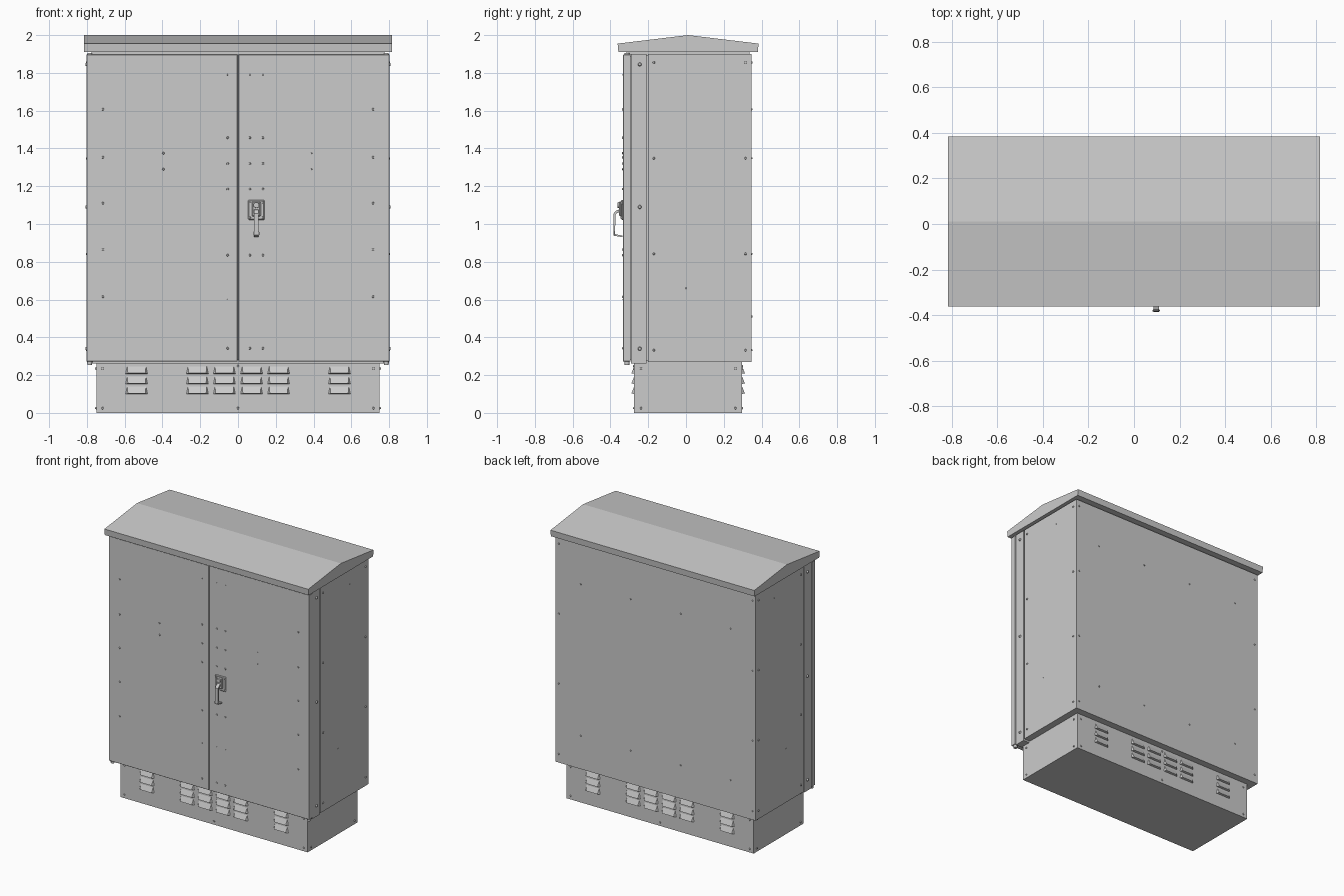
import bpy, bmesh, math
from mathutils import Matrix, Vector

if "Cube" in bpy.data.objects:
    bpy.data.objects.remove(bpy.data.objects["Cube"])


def finish(name, bm, smooth=False):
    bmesh.ops.recalc_face_normals(bm, faces=bm.faces)
    mesh = bpy.data.meshes.new(name)
    bm.to_mesh(mesh)
    bm.free()
    ob = bpy.data.objects.new(name, mesh)
    bpy.context.collection.objects.link(ob)
    if smooth:
        bpy.context.view_layer.objects.active = ob
        bpy.ops.object.select_all(action='DESELECT')
        ob.select_set(True)
        bpy.ops.object.shade_smooth_by_angle(angle=math.radians(35))
    return ob


def box(name, x, y, z, bevel=0.0):
    """Box from (min, max) ranges."""
    bm = bmesh.new()
    size = [r[1] - r[0] for r in (x, y, z)]
    mid = [(r[0] + r[1]) / 2 for r in (x, y, z)]
    bmesh.ops.create_cube(bm, size=1, matrix=Matrix.Translation(mid) @ Matrix.Diagonal((*size, 1)))
    if bevel:
        bmesh.ops.bevel(bm, geom=bm.edges[:], offset=bevel, segments=1, affect='EDGES')
    return finish(name, bm)


def prism(name, profile, x0, x1):
    """Extrude a (y, z) profile along x."""
    bm = bmesh.new()
    face = bm.faces.new([bm.verts.new((x0, y, z)) for y, z in profile])
    ext = bmesh.ops.extrude_face_region(bm, geom=[face])
    bmesh.ops.translate(bm, vec=(x1 - x0, 0, 0), verts=[v for v in ext['geom'] if isinstance(v, bmesh.types.BMVert)])
    return finish(name, bm)


def add_stud(bm, pos, normal, r, h, segs=10, top=0.65):
    normal = Vector(normal)
    rot = normal.to_track_quat('Z', 'Y').to_matrix().to_4x4()
    mid = Vector(pos) + normal * (h / 2 - 0.001)
    bmesh.ops.create_cone(bm, cap_ends=True, segments=segs, radius1=r, radius2=r * top,
                          depth=h + 0.002, matrix=Matrix.Translation(mid) @ rot)


def studs(name, points, normal, r=0.007, h=0.006, **kw):
    bm = bmesh.new()
    for p in points:
        add_stud(bm, p, normal, r, h, **kw)
    return finish(name, bm, True)


FRONT, SPLIT, BACK = -0.333, -0.205, 0.347
BASE_F, BASE_B = -0.274, 0.297

# Plinth and cabinet shell
box("plinth", (-0.75, 0.75), (BASE_F, BASE_B), (0, 0.275))
box("cabinet_body", (-0.8, 0.8), (SPLIT + 0.004, BACK), (0.27, 1.9))
box("shadow_gap", (-0.788, 0.788), (SPLIT - 0.01, SPLIT + 0.01), (0.275, 1.895))
box("door_frame", (-0.8, 0.8), (-0.29, SPLIT - 0.004), (0.262, 1.9))
box("roof_neck", (-0.775, 0.775), (-0.315, 0.335), (1.89, 1.92))

# Double doors
box("door_left", (-0.802, -0.002), (FRONT, -0.293), (0.272, 1.897), 0.002)
box("door_right", (0.002, 0.802), (FRONT, -0.293), (0.272, 1.897), 0.002)
box("door_core", (-0.79, 0.79), (-0.32, -0.285), (0.28, 1.89))

# Gabled roof with folded eaves
prism("roof", [(-0.358, 1.91), (-0.362, 1.955), (0.011, 2.0), (0.384, 1.955), (0.38, 1.91)], -0.816, 0.816)

# Hinge pins at door corners
bm = bmesh.new()
for s in (-1, 1):
    for z, d in ((0.275, -1), (1.895, 1)):
        add_stud(bm, (s * 0.785, -0.312, z), (0, 0, d), 0.014, 0.022 if d < 0 else 0.01, segs=12, top=0.9)
finish("hinge_pins", bm, True)

# Door bolts
pts = [(s * 0.715, FRONT, z) for s in (-1, 1) for z in (1.607, 1.353, 1.11, 0.865, 0.615)]
pts += [(x, FRONT, z) for x in (-0.055, 0.063, 0.132) for z in (1.457, 1.32, 1.185, 0.835, 0.342)]
pts += [(-0.395, FRONT, z) for z in (1.375, 1.29)]
studs("door_bolts", pts, (0, -1, 0))
pts = [(x, FRONT, z) for x in (-0.055, 0.063, 0.132) for z in (1.79, 0.6)]
pts += [(0.39, FRONT, z) for z in (1.375, 1.29)]
studs("door_rivets", pts, (0, -1, 0), 0.004, 0.003)

# Side, back and plinth bolts
for s, side in ((-1, "left"), (1, "right")):
    pts = [(s * 0.8, y, z) for y in (-0.17, 0.315) for z in (1.855, 1.348, 0.842, 0.332)]
    studs("side_bolts_" + side, pts, (s, 0, 0))
    studs("frame_bolts_" + side, [(s * 0.8, -0.245, z) for z in (1.845, 1.09, 0.34)], (s, 0, 0), 0.011, 0.008)
    studs("side_rivets_" + side, [(s * 0.8, 0.135, 1.8), (s * 0.8, 0.0, 0.66)], (s, 0, 0), 0.004, 0.003)
    studs("plinth_side_bolts_" + side,
          [(s * 0.75, y, z) for y in (-0.238, 0.262) for z in (0.025, 0.235)], (s, 0, 0))
pts = [(s * 0.775, BACK, z) for s in (-1, 1) for z in (1.855, 1.348, 0.842, 0.332)]
pts += [(s * x, BACK, z) for s in (-1, 1) for x in (0.6, 0.2) for z in (1.607, 0.51)]
studs("back_bolts", pts, (0, 1, 0), 0.006)
for y, d, side in ((BASE_F, -1, "front"), (BASE_B, 1, "back")):
    pts = [(x, y, z) for x in (-0.717, 0.717) for z in (0.025, 0.235)] + [(0, y, 0.025), (0, y, 0.248)]
    studs("plinth_bolts_" + side, pts, (0, d, 0))

# Pressed louvres on plinth front and back: hood slopes outward to an open lower lip
for wall, d, side in ((BASE_F, -1, "front"), (BASE_B, 1, "back")):
    bm = bmesh.new()
    for x in (-0.537, -0.215, -0.072, 0.072, 0.215, 0.537):
        for z in (0.207, 0.153, 0.1):
            def vert(dx, out, dz):
                return bm.verts.new((x + dx, wall + d * out, z + dz))
            bl, br = vert(-0.059, -0.001, 0), vert(0.059, -0.001, 0)
            ll, lr = vert(-0.046, 0.015, 0.003), vert(0.046, 0.015, 0.003)
            tl, tr = vert(-0.05, -0.001, 0.042), vert(0.05, -0.001, 0.042)
            for f in ((ll, lr, tr, tl), (bl, ll, tl), (br, tr, lr), (bl, br, lr, ll), (bl, tl, tr, br)):
                bm.faces.new(f)
    finish("louvres_" + side, bm)

# Handle: plate, lock boss, swing lever and end pad
HX = 0.097
box("handle_plate", (HX - 0.043, HX + 0.043), (FRONT - 0.01, FRONT + 0.002), (1.022, 1.127), 0.004)
box("handle_housing", (HX - 0.024, HX + 0.024), (FRONT - 0.022, FRONT - 0.008), (1.04, 1.12), 0.006)
studs("lock_barrel", [(HX, FRONT - 0.02, 1.1)], (0, -1, 0), 0.016, 0.01, segs=20, top=0.9)
studs("handle_screws", [(HX + sx * 0.034, FRONT - 0.01, z) for sx in (-1, 1) for z in (1.034, 1.115)],
      (0, -1, 0), 0.006, 0.004)
prism("handle_lever", [(-0.35, 1.078), (-0.372, 1.07), (-0.384, 1.055), (-0.385, 0.945), (-0.38, 0.938),
                       (-0.336, 0.93), (-0.336, 0.938), (-0.375, 0.946), (-0.374, 1.048), (-0.366, 1.058),
                       (-0.35, 1.062)], HX - 0.012, HX + 0.012)
box("handle_grip", (HX - 0.016, HX + 0.016), (-0.3848, -0.375), (0.938, 0.96), 0.003)
